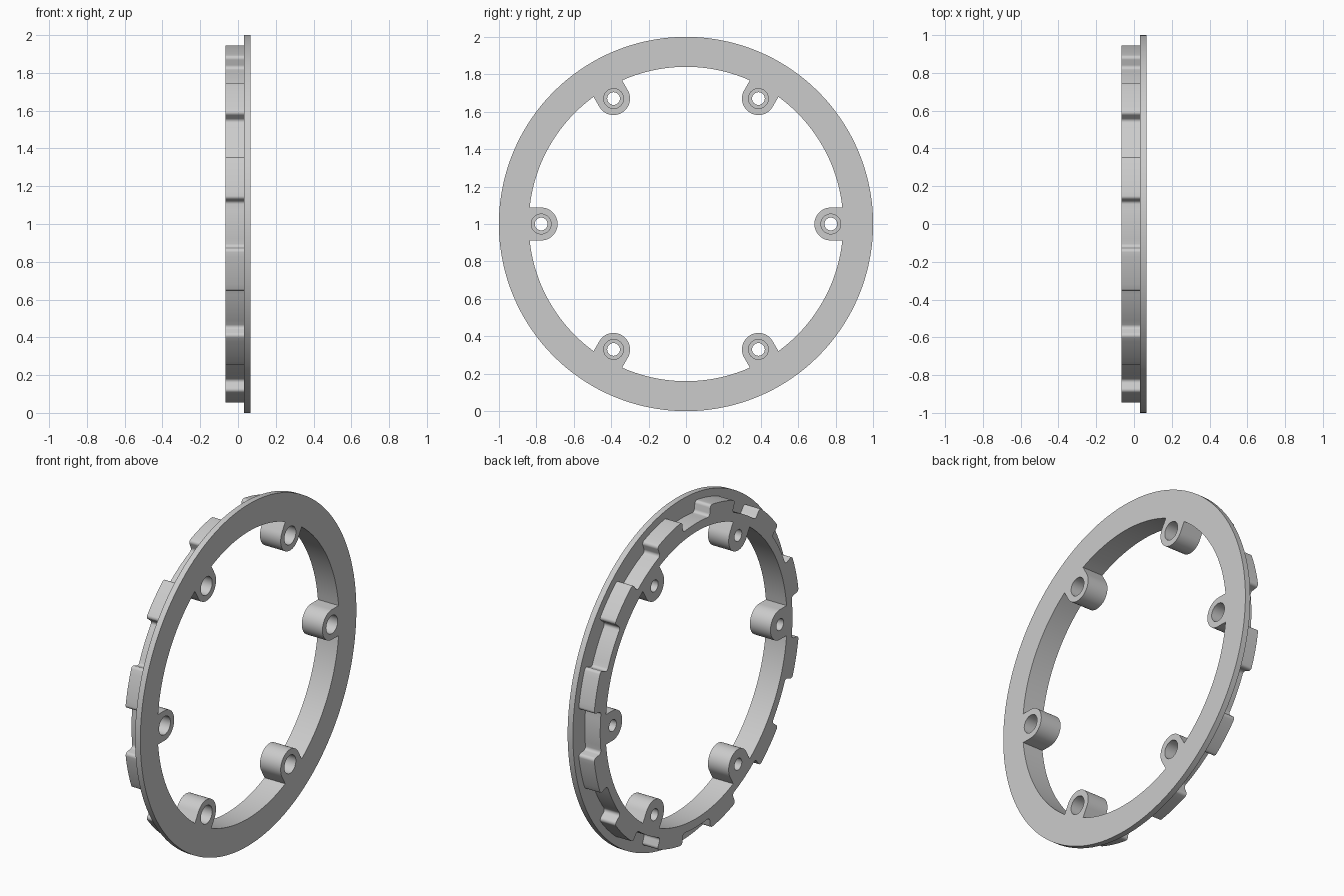
import bpy, bmesh
from math import sin, cos, pi, radians, sqrt

if "Cube" in bpy.data.objects:
    bpy.data.objects.remove(bpy.data.objects["Cube"], do_unlink=True)

# Depths along the ring axis (x)
FRONT, STEP, BACK, SHOULDER = 0.067, 0.033, -0.067, -0.02
# Radii
RIM, TOOTH, ROOT, BORE = 1.0, 0.956, 0.89, 0.84
BOSS_AT, BOSS_R, BOLT_R, SINK_R = 0.774, 0.088, 0.034, 0.053
BOSSES, TEETH, FILLET = 6, 12, 0.018


def polar(r, a):
    return (r * cos(a), r * sin(a))


def circle(r, n, centre=(0, 0)):
    return [(centre[0] + r * cos(2 * pi * i / n), centre[1] + r * sin(2 * pi * i / n))
            for i in range(n)]


def toothed_outline():
    """Outer outline of the body: raised pads with rounded shoulders."""
    half = radians(7.1)
    pitch = 2 * pi / TEETH
    rise = []                      # (angle from tooth centre, radius), root to crown
    for i in range(7):             # concave fillet at the root
        t = pi / 2 * i / 6
        rise.append((-half - FILLET * (1 - sin(t)) / ROOT, ROOT + FILLET * (1 - cos(t))))
    for i in range(7):             # convex fillet at the crown
        t = pi / 2 * i / 6
        rise.append((-half + FILLET * (1 - cos(t)) / TOOTH, TOOTH - FILLET * (1 - sin(t))))
    crown = [(rise[-1][0] * (1 - i / 4), TOOTH) for i in range(1, 8)]
    fall = [(-a, r) for a, r in reversed(rise)]
    start, end = fall[-1][0], pitch + rise[0][0]
    root = [(start + (end - start) * i / 8, ROOT) for i in range(1, 8)]
    return [polar(r, a + pitch * (k + 0.5))
            for k in range(TEETH) for a, r in rise + crown + fall + root]


def bore_outline():
    """Inner outline: the bore with U-shaped bosses reaching inward."""
    pts = []
    root_u = sqrt(BORE ** 2 - BOSS_R ** 2)
    for k in range(BOSSES):
        a = 2 * pi * k / BOSSES
        u_shape = [(root_u, -BOSS_R)]
        for i in range(25):
            t = pi * (i / 24 - 0.5)
            u_shape.append((BOSS_AT - BOSS_R * cos(t), BOSS_R * sin(t)))
        u_shape.append((root_u, BOSS_R))
        pts += [(u * cos(a) - v * sin(a), u * sin(a) + v * cos(a)) for u, v in u_shape]
        edge = math_edge = pi / BOSSES
        gap = sqrt(1) * (BOSS_R / BORE)
        pts += [polar(BORE, a + gap + (2 * edge - 2 * gap) * i / 20) for i in range(1, 20)]
    return pts


bm = bmesh.new()


def loop(outline, x):
    verts = [bm.verts.new((x, y, z + 1)) for y, z in outline]
    for i, v in enumerate(verts):
        bm.edges.new((verts[i - 1], v))
    return verts


def wall(a, b):
    for i in range(len(a)):
        bm.faces.new((a[i - 1], a[i], b[i], b[i - 1]))


def cap(*loops):
    edges = [bm.edges.get((l[i - 1], l[i])) for l in loops for i in range(len(l))]
    bmesh.ops.triangle_fill(bm, use_beauty=True, use_dissolve=False, edges=edges)


# Flange, toothed body and bore
rim_front, rim_back = loop(circle(RIM, 144), FRONT), loop(circle(RIM, 144), STEP)
teeth_front, teeth_back = (loop(toothed_outline(), x) for x in (STEP, BACK))
bore_front, bore_back = (loop(bore_outline(), x) for x in (FRONT, BACK))
wall(rim_front, rim_back)
wall(teeth_front, teeth_back)
wall(bore_front, bore_back)
cap(rim_back, teeth_front)

# Counterbored bolt holes
sinks, bolts = [], []
for k in range(BOSSES):
    centre = polar(BOSS_AT, 2 * pi * k / BOSSES)
    sink, floor = (loop(circle(SINK_R, 32, centre), x) for x in (FRONT, SHOULDER))
    neck, bolt = (loop(circle(BOLT_R, 32, centre), x) for x in (SHOULDER, BACK))
    wall(sink, floor)
    wall(floor, neck)
    wall(neck, bolt)
    sinks.append(sink)
    bolts.append(bolt)
cap(rim_front, bore_front, *sinks)
cap(teeth_back, bore_back, *bolts)
bmesh.ops.recalc_face_normals(bm, faces=bm.faces)

mesh = bpy.data.meshes.new("toothed_mounting_ring")
bm.to_mesh(mesh)
bm.free()
ring = bpy.data.objects.new("toothed_mounting_ring", mesh)
bpy.context.collection.objects.link(ring)

# Plain grey finish
grey = bpy.data.materials.new("plain_grey")
grey.use_nodes = True
colour = (0.6, 0.6, 0.6, 1)
grey.diffuse_color = colour
grey.node_tree.nodes["Principled BSDF"].inputs["Base Color"].default_value = colour
mesh.materials.append(grey)

bpy.ops.object.select_all(action="DESELECT")
ring.select_set(True)
bpy.context.view_layer.objects.active = ring
bpy.ops.object.shade_smooth_by_angle(angle=radians(30))
